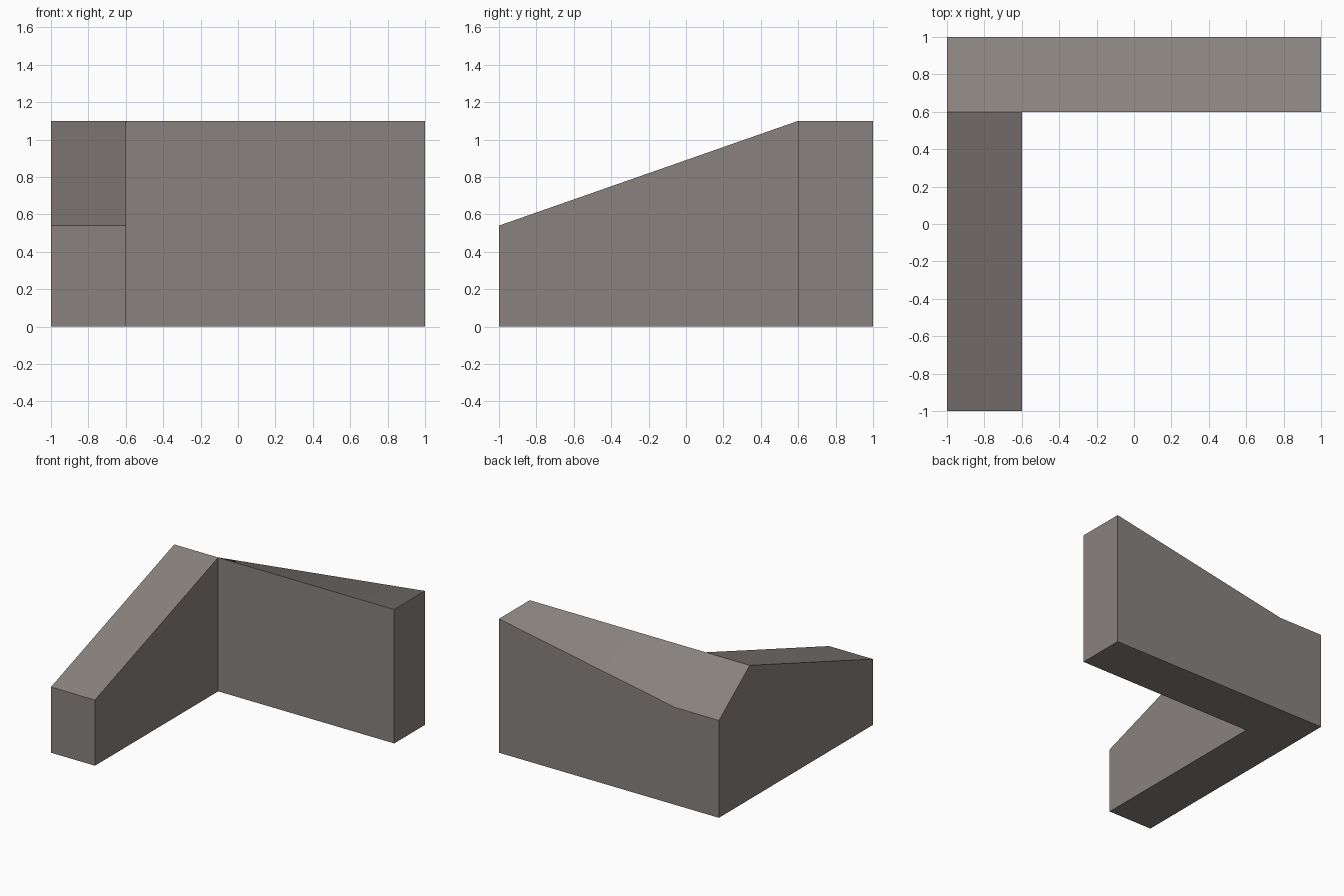
import bpy
import math

if "Cube" in bpy.data.objects:
    bpy.data.objects.remove(bpy.data.objects["Cube"])

# Stone colour
stone = bpy.data.materials.new("warm grey stone")
stone.diffuse_color = (0.25, 0.225, 0.21, 1.0)
stone.use_nodes = True
stone.node_tree.nodes["Principled BSDF"].inputs["Base Color"].default_value = stone.diffuse_color

# L-shaped plan, counter-clockwise: x, y, height of the top
plan = [
    (-1.0, -1.0, 0.54),  # 0 low end, outer
    (-0.6, -1.0, 0.54),  # 1 low end, inner
    (-0.6, 0.6, 1.10),   # 2 inner corner
    (1.0, 0.6, 1.10),    # 3 tall end, front
    (1.0, 1.0, 1.10),    # 4 tall end, back
    (-0.6, 1.0, 0.80),   # 5 bend in the back edge
    (-1.0, 1.0, 0.80),   # 6 outer corner
    (-1.0, 0.6, 1.10),   # 7 ridge on the outer side
]
n = len(plan)
verts = [(x, y, 0.0) for x, y, h in plan] + [(x, y, h) for x, y, h in plan]


def top(i):
    return n + i


# Underside, then one flat wall for each straight run of the plan
faces = [list(reversed(range(n)))]
for run in [(0, 1), (1, 2), (2, 3), (3, 4), (4, 5, 6), (6, 7, 0)]:
    faces.append(list(run) + [top(i) for i in reversed(run)])

# Sloped tops: front wing, outer corner, twisted back wing
for quad in [(0, 1, 2, 7), (7, 2, 5, 6), (2, 3, 4, 5)]:
    faces.append([top(i) for i in quad])

mesh = bpy.data.meshes.new("corner_wall")
mesh.from_pydata(verts, [], faces)
mesh.materials.append(stone)
mesh.update()
wall = bpy.data.objects.new("corner_wall", mesh)
bpy.context.collection.objects.link(wall)

# Soft blend along the back slope, crisp edges elsewhere
bpy.context.view_layer.objects.active = wall
wall.select_set(True)
bpy.ops.object.shade_smooth_by_angle(angle=math.radians(45))
